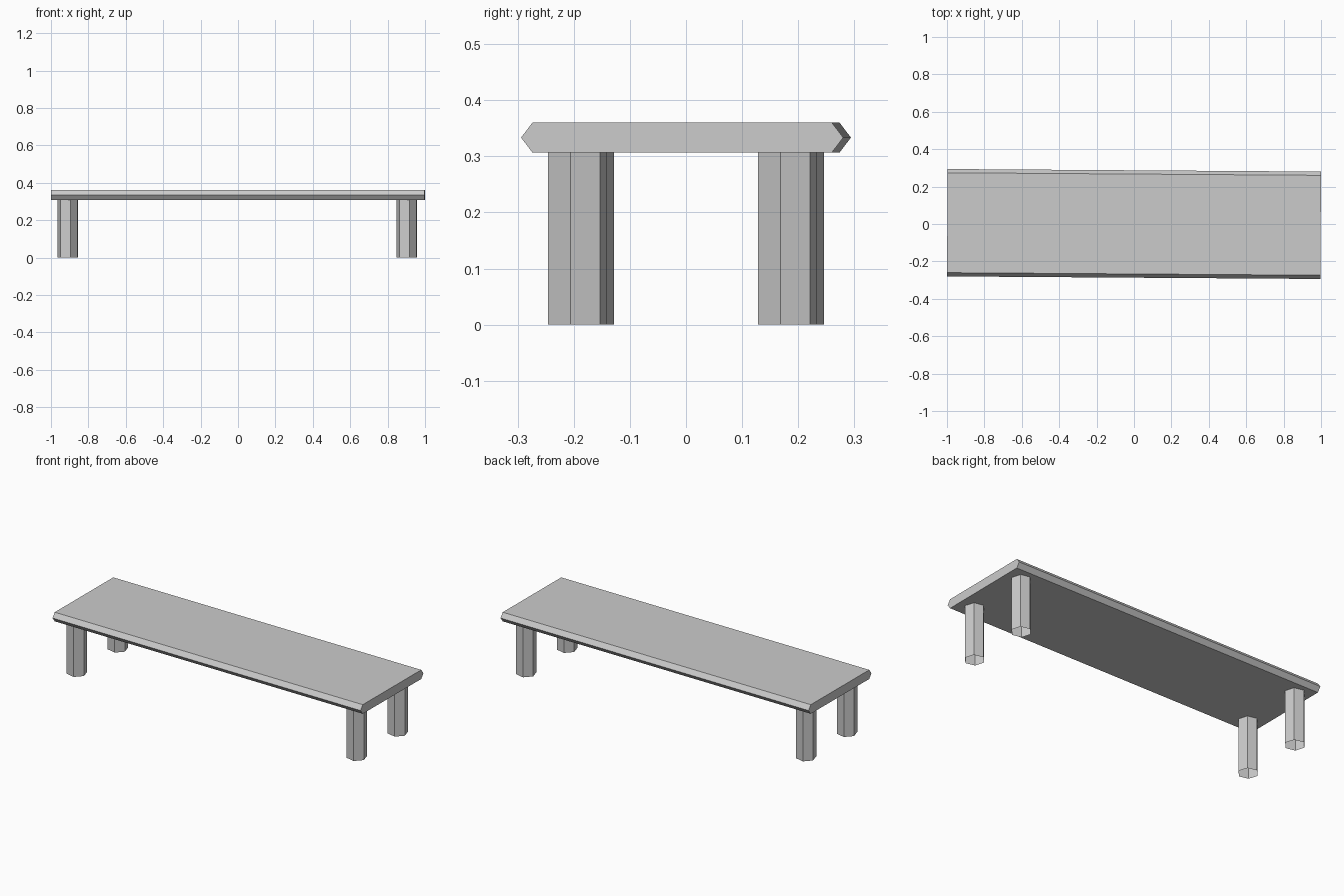
import bpy, bmesh, math
from mathutils import Matrix

if "Cube" in bpy.data.objects:
    bpy.data.objects.remove(bpy.data.objects["Cube"])

TURN = Matrix.Rotation(-0.0069, 4, 'Z')  # whole bench sits very slightly turned
TOP, UNDER = 0.36, 0.307


def add_object(name, bm):
    bm.transform(TURN)
    mesh = bpy.data.meshes.new(name)
    bm.to_mesh(mesh)
    bm.free()
    bpy.context.collection.objects.link(bpy.data.objects.new(name, mesh))


# Bench top: six-sided profile with pointed long edges, extruded along x
half_len, half_w, point = 0.998, 0.287, 0.02
mid = (TOP + UNDER) / 2
profile = [(-half_w, mid), (-half_w + point, UNDER), (half_w - point, UNDER),
           (half_w, mid), (half_w - point, TOP), (-half_w + point, TOP)]
bm = bmesh.new()
end = bm.faces.new([bm.verts.new((-half_len, y, z)) for y, z in profile])
ext = bmesh.ops.extrude_face_region(bm, geom=[end])
bmesh.ops.translate(bm, vec=(2 * half_len, 0, 0),
                    verts=[g for g in ext['geom'] if isinstance(g, bmesh.types.BMVert)])
bmesh.ops.recalc_face_normals(bm, faces=bm.faces)
add_object("bench_top", bm)

# Legs: hollow hexagonal tubes, open at the foot
for side, x in (("left", -0.911), ("right", 0.903)):
    for row, y in (("front", -0.187), ("back", 0.187)):
        bm = bmesh.new()
        place = (Matrix.Translation((x, y, UNDER / 2))
                 @ Matrix.Rotation(math.radians(-12.6), 4, 'Z'))
        # vertex directions fixed relative to the x axis
        ring = [place @ Matrix.Rotation(i * math.pi / 3, 4, 'Z') for i in range(6)]
        low = [bm.verts.new(m @ Matrix.Translation((0.055, 0, -UNDER / 2)).translation) for m in ring]
        high = [bm.verts.new(m @ Matrix.Translation((0.055, 0, UNDER / 2)).translation) for m in ring]
        for i in range(6):
            j = (i + 1) % 6
            bm.faces.new((low[i], low[j], high[j], high[i]))
        add_object(f"{row}_{side}_leg", bm)
